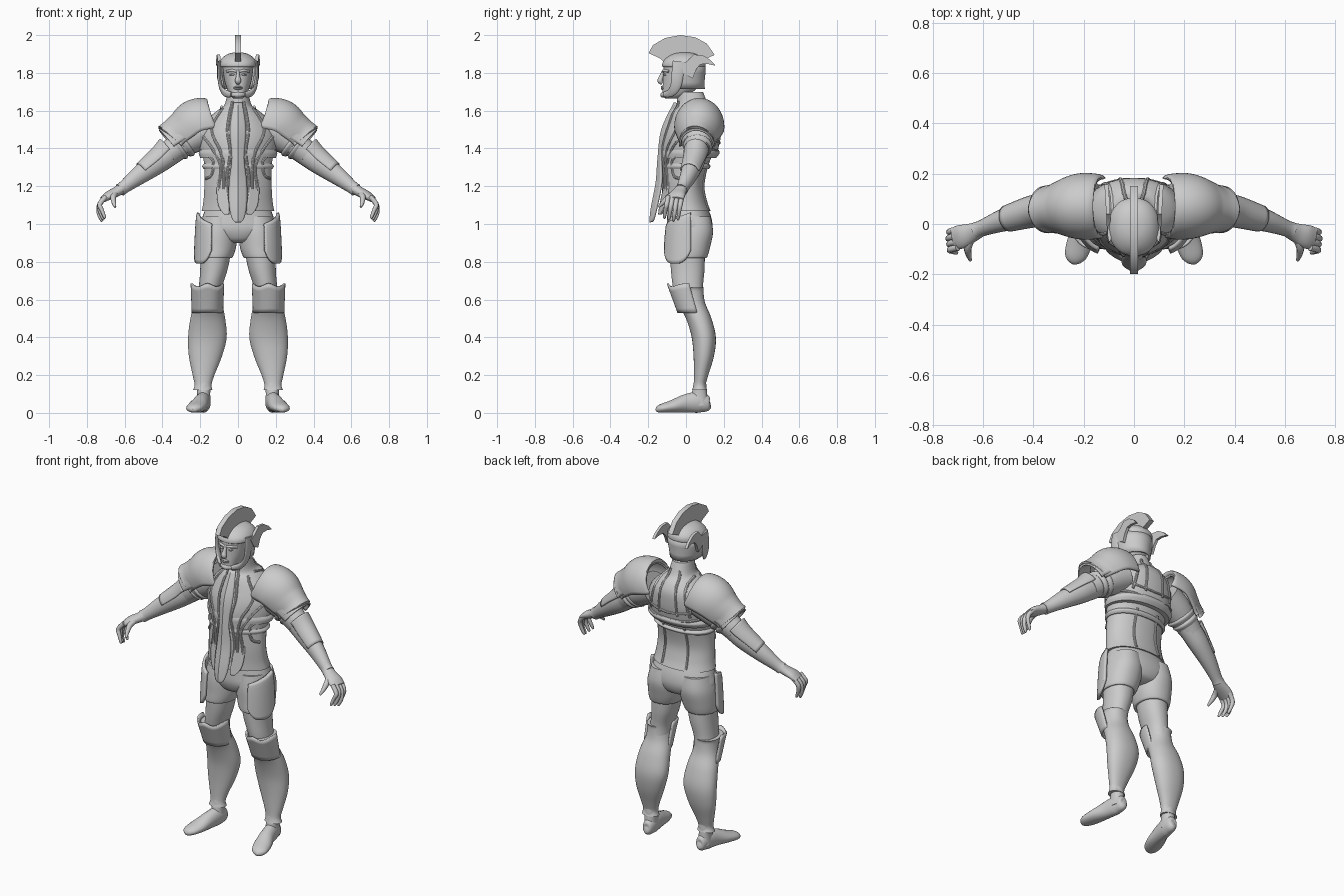
import bpy, bmesh, math
from mathutils import Vector as V


def curve(pts, k=5):
    """Catmull-Rom resampling of tuples of any length."""
    out, P = [], [pts[0]] + list(pts) + [pts[-1]]
    for a, b, c, d in zip(P, P[1:], P[2:], P[3:]):
        for i in range(k):
            t = i / k
            out.append(tuple(.5 * (2*q + (r-p)*t + (2*p-5*q+4*r-s)*t*t + (3*q-p-3*r+s)*t**3)
                             for p, q, r, s in zip(a, b, c, d)))
    return out + [tuple(pts[-1])]


def finish(name, bm, mirror, thick=0, angle=40):
    bmesh.ops.recalc_face_normals(bm, faces=bm.faces)
    me = bpy.data.meshes.new(name)
    bm.to_mesh(me)
    bm.free()
    for p in me.polygons:
        p.use_smooth = True
    me.set_sharp_from_angle(angle=math.radians(angle))
    ob = bpy.data.objects.new(name, me)
    bpy.context.collection.objects.link(ob)
    if thick:
        m = ob.modifiers.new("thickness", 'SOLIDIFY')
        m.thickness, m.offset = thick, 0
    if mirror:
        ob.modifiers.new("mirror", 'MIRROR').use_mirror_merge = False
    return ob


def grid(name, rows, closed=True, mirror=False, thick=0):
    bm = bmesh.new()
    R = [[bm.verts.new(p) for p in r] for r in rows]
    n = len(R[0])
    for a, b in zip(R, R[1:]):
        for i in range(n if closed else n - 1):
            j = (i + 1) % n
            bm.faces.new((a[i], a[j], b[j], b[i]))
    if closed and not thick:
        bm.faces.new(R[0])
        bm.faces.new(R[-1])
    return finish(name, bm, mirror, thick)


def loft(name, rings, n=40, mirror=False, k=5):
    """Rings (z, x0, x1, y_front, y_back, front_power) stacked upright."""
    rows = []
    for z, x0, x1, yf, yb, p in curve(rings, k):
        row = []
        for i in range(n):
            a = 2 * math.pi * i / n
            c, s = math.cos(a), math.sin(a)
            q = 2 / (p if s < 0 else 2.2)
            row.append(((x0+x1)/2 + (x1-x0)/2 * math.copysign(abs(c)**q, c),
                        (yf+yb)/2 + (yb-yf)/2 * math.copysign(abs(s)**q, s), z))
        rows.append(row)
    return grid(name, rows, mirror=mirror)


def tube(name, path, ref=(0, 0, 1), arc=None, mirror=True, thick=0, n=20, k=5):
    """Path (x, y, z, side_radius, up_radius), closed or as an open arc in degrees."""
    P = curve(path, k)
    rows = []
    for i, p in enumerate(P):
        t = (V(P[min(i+1, len(P)-1)][:3]) - V(P[max(i-1, 0)][:3])).normalized()
        e1 = V(ref).cross(t).normalized()
        e2 = t.cross(e1)
        a0, a1 = arc or (0, 360)
        m = n if arc else n - 1
        A = [math.radians(a0 + (a1-a0) * j / (m if arc else n)) for j in range(m + 1)]
        rows.append([V(p[:3]) + e1*p[3]*math.cos(a) + e2*p[4]*math.sin(a) for a in A])
    return grid(name, rows, closed=not arc, mirror=mirror, thick=thick)


def prism(name, yz, x0, x1, flare=0, mirror=False):
    bm = bmesh.new()
    f = bm.faces.new([bm.verts.new((x0 + flare * max(y, 0), y, z)) for y, z in yz])
    r = bmesh.ops.extrude_face_region(bm, geom=[f])
    bmesh.ops.translate(bm, vec=(x1-x0, 0, 0), verts=[v for v in r['geom'] if isinstance(v, bmesh.types.BMVert)])
    return finish(name, bm, mirror)


def sym(rings):
    return [(z, -w, w, f, b, p) for z, w, f, b, p in rings]


# torso: upper cuirass with neck, then waist
CHEST = sym([(1.70, .055, -.045, .09, 2), (1.63, .072, -.05, .12, 2), (1.60, .11, -.07, .155, 2),
             (1.55, .165, -.09, .18, 1.8), (1.48, .2, -.115, .182, 1.7), (1.42, .203, -.13, .175, 1.6),
             (1.37, .195, -.132, .165, 1.6)])
WAIST = sym([(1.42, .18, -.115, .14, 1.7), (1.37, .187, -.13, .14, 1.6), (1.3, .177, -.128, .115, 1.6),
             (1.2, .178, -.128, .098, 1.6), (1.12, .183, -.128, .112, 1.6), (1.07, .192, -.13, .13, 1.6)])
loft("cuirass", CHEST)
loft("waist_armour", WAIST)


def skin(x, z, back=False):
    R = curve(CHEST if z > 1.37 else WAIST)
    for a, b in zip(R, R[1:]):
        if b[0] <= z <= a[0]:
            t = (a[0]-z) / (a[0]-b[0])
            _, _, w, f, k, p = [u + (v-u)*t for u, v in zip(a, b)]
            p = 2.2 if back else p
            d = max(0, 1 - min(1, x/w)**p)**(1/p)
            return (f+k)/2 + (k-f)/2 * d * (1 if back else -1)
    return R[-1][4 if back else 3]


# raised trim strips following the torso surface
def trim(name, xz, back=False, w=.008):
    tube(name, [(x, skin(x, z, back), z, w, w*.9) for x, z in curve(xz, 4)], ref=(0, 1, 0), n=8, k=1)


for i, s in enumerate([[(.03, 1.65), (.055, 1.5), (.04, 1.38), (.06, 1.22), (.04, 1.08)],
                       [(.19, 1.47), (.13, 1.39), (.09, 1.3), (.1, 1.2), (.085, 1.08)],
                       [(.08, 1.61), (.14, 1.5), (.09, 1.38), (.075, 1.28), (.075, 1.1)],
                       [(.17, 1.37), (.13, 1.33), (.14, 1.26), (.17, 1.24)]]):
    trim(f"front_trim_{i}", s)
for i, s in enumerate([[(.03, 1.66), (.05, 1.56), (.06, 1.42)], [(.085, 1.62), (.11, 1.52), (.13, 1.42)],
                       [(0, 1.43), (.1, 1.44), (.19, 1.47)], [(0, 1.385), (.1, 1.39), (.19, 1.41)],
                       [(.07, 1.33), (.075, 1.2), (.08, 1.08)]]):
    trim(f"back_trim_{i}", s, True)
loft("rib_belt", sym([(1.395, .198, -.13, .172, 1.6), (1.375, .208, -.135, .178, 1.6), (1.35, .2, -.134, .16, 1.6)]))
loft("lower_belt", sym([(1.32, .18, -.126, .12, 1.7), (1.305, .19, -.13, .13, 1.7), (1.29, .18, -.126, .118, 1.7)]))

# pointed centre strip hanging down the front
rows = []
for z, w, y in curve([(1.64, .02, -.06), (1.5, .04, -.125), (1.35, .03, -.145), (1.22, .045, -.155),
                      (1.1, .045, -.178), (1.03, .03, -.187), (1.01, .012, -.186)]):
    rows.append([(w*u/4, y + abs(w*u/4)*.55, z) for u in range(-4, 5)])
grid("front_tabard", rows, closed=False, thick=.012)
rows = []
for z, x, w in curve([(1.3, .075, .015), (1.2, .085, .025), (1.1, .075, .028), (1.05, .06, .012)]):
    rows.append([(x + w*u/4, -.13 - .15*(1.3-z) + (x + w*u/4)*.5, z) for u in range(-4, 5)])
grid("side_tail", rows, closed=False, mirror=True, thick=.01)

# hips, shorts and thigh plates
loft("hips", sym([(1.1, .165, -.095, .11, 2), (1.03, .19, -.1, .135, 2.1), (.97, .2, -.1, .14, 2.2),
                  (.92, .14, -.08, .12, 2), (.9, .06, -.05, .08, 2)]))
loft("shorts_leg", [(1.04, .02, .185, -.09, .13, 2), (.96, .004, .207, -.1, .143, 2), (.88, .01, .214, -.1, .128, 2),
                    (.825, .028, .212, -.1, .112, 2), (.82, .04, .2, -.09, .1, 2)], mirror=True)
rows = []
for j in range(13):
    row = []
    for i in range(13):
        u, a = i/6 - 1, math.radians(-5 + 80*i/12)
        z0, z1 = .79 + .07*abs(u)**3, 1.06 - .03*(u+1)
        t = j / 12
        row.append((.112 + (.098 + .016*t**.5)*math.cos(a), .015 - (.115 + .016*t**.5)*math.sin(a), z1 + (z0-z1)*t))
    rows.append(row)
grid("thigh_plate", rows, closed=False, mirror=True, thick=.014)

# legs, greaves, feet
loft("thigh", [(.86, .035, .2, -.085, .1, 2), (.76, .055, .2, -.08, .098, 2), (.66, .085, .208, -.068, .09, 2),
               (.56, .09, .22, -.04, .1, 2)], mirror=True)
loft("greave", [(.665, .092, .232, -.082, .095, 2), (.645, .092, .226, -.07, .092, 2), (.58, .083, .232, -.045, .102, 2),
                (.5, .068, .252, .0, .135, 2), (.4, .06, .264, .03, .158, 2), (.3, .085, .26, .04, .148, 2),
                (.2, .125, .24, .042, .118, 2), (.15, .14, .23, .04, .105, 2), (.12, .135, .238, .032, .112, 2)], mirror=True)
rows = []
for t in [i/6 for i in range(7)]:
    rows.append([(.162 + (.078 + .006*t)*math.cos(a), .0 + .045*(1-t) - (.085 + .012*t)*math.sin(a),
                  .53 + t*(.12 + .035*abs(math.cos(a))**2 + .035*math.sin(a)**8))
                 for a in [math.radians(-10 + 10*i) for i in range(21)]])
grid("knee_guard", rows, closed=False, mirror=True, thick=.01)
loft("ankle", [(.18, .145, .222, .045, .105, 2), (.1, .147, .217, .03, .112, 2), (.04, .145, .22, .02, .12, 2)], mirror=True)
tube("foot", [(.178, .13, .045, .008, .01), (.178, .118, .045, .028, .038), (.182, .07, .056, .038, .055),
              (.195, 0, .05, .042, .049), (.215, -.07, .035, .05, .034), (.232, -.125, .025, .044, .024),
              (.238, -.15, .018, .026, .016), (.24, -.16, .016, .006, .006)])

# shoulder guards in overlapping layers, arms
tube("pauldron", [(.125, .07, 1.53, .11, .115), (.14, .07, 1.525, .122, .135), (.21, .07, 1.51, .126, .148),
                  (.27, .066, 1.47, .108, .13), (.31, .062, 1.44, .09, .123), (.325, .06, 1.425, .09, .13)],
     arc=(-8, 188), thick=.012, n=28)
tube("pauldron_layer", [(.27, .066, 1.465, .105, .115), (.32, .06, 1.43, .092, .105), (.345, .058, 1.41, .09, .115)],
     arc=(0, 180), thick=.01, n=24)
tube("upper_arm", [(.16, .07, 1.5, .1, .09), (.24, .068, 1.46, .088, .085), (.31, .06, 1.415, .072, .072),
                   (.37, .052, 1.37, .06, .065)])
for i, (x, z, r) in enumerate([(.285, 1.43, .085), (.315, 1.41, .078)]):
    tube(f"arm_band_{i}", [(x-.012, .063, z+.009, r-.01, r-.01), (x, .062, z, r, r), (x+.016, .06, z-.012, r-.01, r-.01)])
tube("bracer", [(.335, .055, 1.395, .062, .068), (.365, .052, 1.372, .058, .066), (.43, .04, 1.325, .056, .062),
                (.52, .015, 1.26, .045, .05), (.6, -.015, 1.198, .033, .035), (.625, -.025, 1.18, .034, .035)])
tube("elbow_guard", [(.36, .056, 1.385, .064, .082), (.41, .048, 1.345, .06, .068), (.5, .022, 1.275, .05, .055)],
     arc=(10, 170), thick=.008)

# hand with curled fingers
tube("palm", [(.605, -.018, 1.195, .03, .03), (.645, -.035, 1.17, .038, .026), (.685, -.05, 1.15, .047, .023),
              (.715, -.058, 1.13, .044, .016)])
for i in range(4):
    y = -.022 - .024*i
    d = .008 * abs(i - 1)
    tube(f"finger_{i}", [(.7, y, 1.145, .013, .013), (.732, y-.008, 1.105, .013, .013),
                         (.738-d, y-.014, 1.06+d, .011, .011), (.722-d, y-.02, 1.02+d, .008, .008),
                         (.718-d, y-.021, 1.013+d, .002, .002)], ref=(0, 1, 0), n=10, k=3)
tube("thumb", [(.645, -.05, 1.165, .017, .017), (.66, -.09, 1.145, .016, .016), (.658, -.12, 1.115, .012, .012),
               (.65, -.145, 1.09, .006, .006)], n=10)

# head and face
loft("head", sym([(1.665, .025, -.11, -.04, 2), (1.68, .042, -.125, .0, 2.3), (1.71, .056, -.125, .05, 2.2),
                  (1.75, .07, -.122, .08, 2.2), (1.8, .078, -.12, .092, 2.2), (1.85, .08, -.115, .09, 2.2),
                  (1.89, .05, -.07, .06, 2)]))
tube("nose", [(0, -.116, 1.815, .008, .007), (0, -.13, 1.78, .012, .011), (0, -.137, 1.758, .014, .017),
              (0, -.124, 1.745, .01, .01)], ref=(1, 0, 0), mirror=False, n=12)
tube("brow", [(.005, -.119, 1.807, .006, .006), (.03, -.115, 1.812, .009, .008), (.06, -.09, 1.808, .006, .006)], n=10)
tube("eye", [(.014, -.114, 1.79, .002, .002), (.03, -.114, 1.791, .007, .006), (.046, -.102, 1.79, .002, .002)], n=10)
for z in (1.716, 1.726):
    tube("lip", [(-.03, -.11, 1.718, .003, .003), (0, -.125, z, .008, .006), (.03, -.11, 1.718, .003, .003)],
         mirror=False, n=10)
tube("chin", [(-.035, -.105, 1.685, .01, .01), (0, -.122, 1.684, .014, .015), (.035, -.105, 1.685, .01, .01)],
     mirror=False, n=12)

# helmet, cheek guards, wings and crest
loft("helmet", sym([(1.83, .092, -.118, .098, 2.2), (1.838, .1, -.127, .104, 2.2), (1.862, .096, -.12, .1, 2.2),
                    (1.887, .075, -.095, .078, 2), (1.903, .045, -.06, .045, 2), (1.91, .008, -.02, .005, 2)]))
rows = [[(w*math.cos(a), -.01 + .108*s*math.sin(a), z) for a in [math.radians(-25 + 230*i/28) for i in range(29)]]
        for z, w, s in [(1.845, .1, 1), (1.8, .1, 1), (1.75, .09, .95), (1.715, .082, .97)]]
grid("neck_guard", rows, closed=False, thick=.01)
tube("cheek_guard", [(.097, -.035, 1.86, .035, .008), (.1, -.045, 1.79, .032, .009), (.092, -.055, 1.73, .028, .01),
                     (.072, -.08, 1.695, .022, .01), (.035, -.117, 1.685, .014, .008)], ref=(1, 0, 0))
prism("helmet_wing", [(-.03, 1.84), (.01, 1.865), (.04, 1.897), (.09, 1.893), (.13, 1.868), (.157, 1.838),
                      (.11, 1.848), (.075, 1.845), (.055, 1.82), (.035, 1.77), (0, 1.79)], .092, .108, .06, True)
prism("crest", [(-.198, 1.905), (-.175, 1.947), (-.11, 1.985), (-.03, 2.0), (.05, 1.988), (.11, 1.955), (.152, 1.895),
                (.09, 1.868), (.04, 1.87), (-.03, 1.88), (-.12, 1.86), (-.135, 1.875)], -.015, .015)
